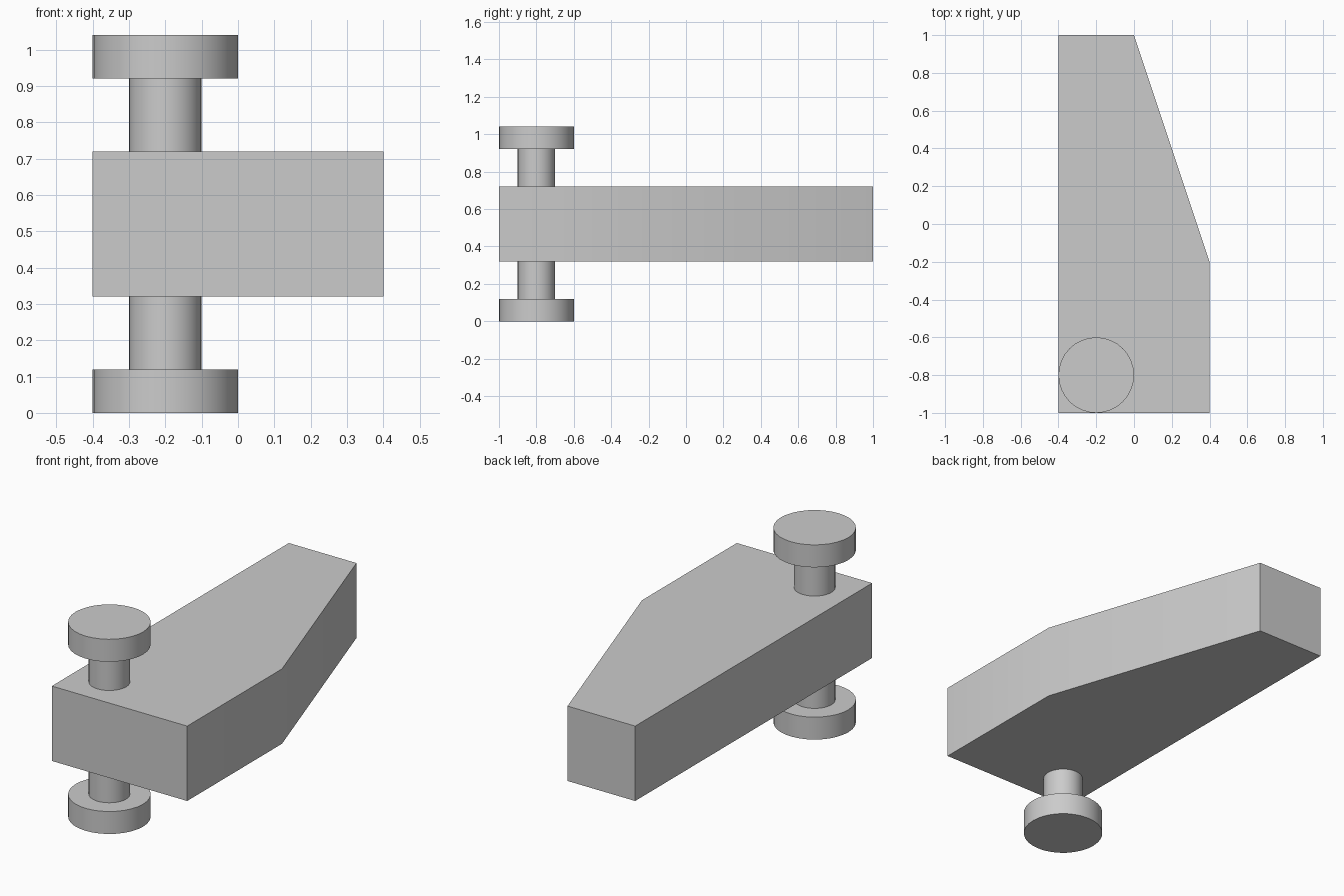
import bpy
import bmesh
import math

cube = bpy.data.objects.get("Cube")
if cube:
    bpy.data.objects.remove(cube, do_unlink=True)

GREY = (0.6, 0.6, 0.6, 1.0)
grey = bpy.data.materials.new("plain grey")
grey.use_nodes = True
grey.diffuse_color = GREY
grey.node_tree.nodes["Principled BSDF"].inputs["Base Color"].default_value = GREY


def finish(obj):
    """Assign the colour and smooth the shallow edges."""
    obj.data.materials.append(grey)
    bpy.ops.object.select_all(action='DESELECT')
    obj.select_set(True)
    bpy.context.view_layer.objects.active = obj
    bpy.ops.object.shade_smooth_by_angle(angle=math.radians(30))


def prism(name, outline, bottom, top):
    """Extrude a flat outline upwards."""
    bm = bmesh.new()
    face = bm.faces.new([bm.verts.new((x, y, bottom)) for x, y in outline])
    result = bmesh.ops.extrude_face_region(bm, geom=[face])
    raised = [v for v in result["geom"] if isinstance(v, bmesh.types.BMVert)]
    bmesh.ops.translate(bm, verts=raised, vec=(0, 0, top - bottom))
    bmesh.ops.recalc_face_normals(bm, faces=bm.faces)
    mesh = bpy.data.meshes.new(name)
    bm.to_mesh(mesh)
    bm.free()
    obj = bpy.data.objects.new(name, mesh)
    bpy.context.collection.objects.link(obj)
    finish(obj)


def disc(name, radius, bottom, top):
    """Upright cylinder on the pin axis."""
    bpy.ops.mesh.primitive_cylinder_add(
        vertices=32, radius=radius, depth=top - bottom,
        location=(-0.2, -0.8, (bottom + top) / 2))
    obj = bpy.context.object
    obj.name = name
    finish(obj)


# Tapered arm
prism("arm", [(-0.4, -1), (0.4, -1), (0.4, -0.2), (0, 1), (-0.4, 1)], 0.32, 0.72)

# Pin through the arm, with a head on each end
disc("pin_shaft", 0.1, 0.12, 0.92)
disc("lower_head", 0.2, 0, 0.12)
disc("upper_head", 0.2, 0.92, 1.04)
